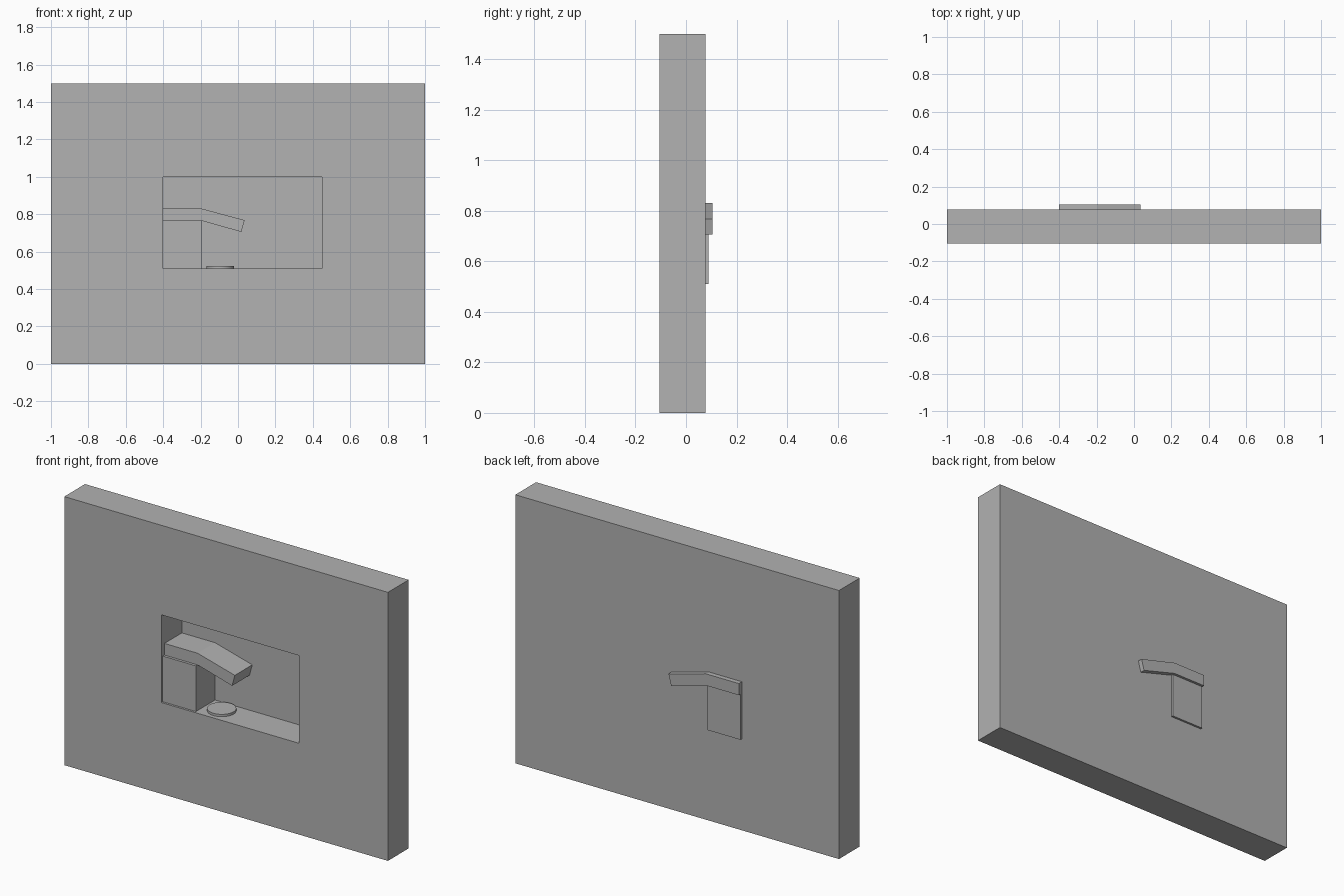
import bpy
import bmesh
from mathutils import Vector

if "Cube" in bpy.data.objects:
    bpy.data.objects.remove(bpy.data.objects["Cube"], do_unlink=True)

grey = bpy.data.materials.new("plain grey")
grey.use_nodes = True
colour = (0.445, 0.445, 0.445, 1)
grey.diffuse_color = colour
grey.node_tree.nodes["Principled BSDF"].inputs["Base Color"].default_value = colour

DEPTH = 0.183
FRONT = -0.105


def prism(name, outline, y, depth):
    """Extrude an x-z outline backwards from y."""
    bm = bmesh.new()
    face = bm.faces.new([bm.verts.new((x, y, z)) for x, z in outline])
    new = bmesh.ops.extrude_face_region(bm, geom=[face])["geom"]
    verts = [v for v in new if isinstance(v, bmesh.types.BMVert)]
    bmesh.ops.translate(bm, verts=verts, vec=Vector((0, depth, 0)))
    bmesh.ops.recalc_face_normals(bm, faces=bm.faces)
    mesh = bpy.data.meshes.new(name)
    bm.to_mesh(mesh)
    bm.free()
    obj = bpy.data.objects.new(name, mesh)
    bpy.context.collection.objects.link(obj)
    mesh.materials.append(grey)
    return obj


def rectangle(left, right, bottom, top):
    return [(left, bottom), (right, bottom), (right, top), (left, top)]


# Wall panel with a deep niche that leaves only a thin back
wall = prism("wall", rectangle(-1, 1, 0, 1.5), FRONT, DEPTH)
cutter = prism("niche_cutter", rectangle(-0.4, 0.45, 0.51, 1.0),
               FRONT - 0.1, DEPTH + 0.098)
cutter.hide_render = True
cut = wall.modifiers.new("niche", "BOOLEAN")
cut.operation = "DIFFERENCE"
cut.solver = "EXACT"
cut.object = cutter
bpy.context.view_layer.objects.active = wall
bpy.ops.object.modifier_apply(modifier=cut.name)
bpy.data.objects.remove(cutter, do_unlink=True)

# Block standing on the niche floor, pushed slightly through the back
prism("block", rectangle(-0.4, -0.195, 0.51, 0.765), FRONT + 0.012, DEPTH)

# Bent canopy resting on the block
canopy = [(-0.4, 0.765), (-0.195, 0.765), (0.018, 0.705),
          (0.035, 0.768), (-0.195, 0.83), (-0.4, 0.83)]
prism("canopy", canopy, FRONT + 0.027, DEPTH)

# Flat disc under the canopy
bpy.ops.mesh.primitive_cylinder_add(vertices=32, radius=0.074, depth=0.014,
                                    location=(-0.095, -0.008, 0.516))
disc = bpy.context.object
disc.name = "disc"
disc.data.materials.append(grey)
bpy.ops.object.shade_smooth_by_angle()
